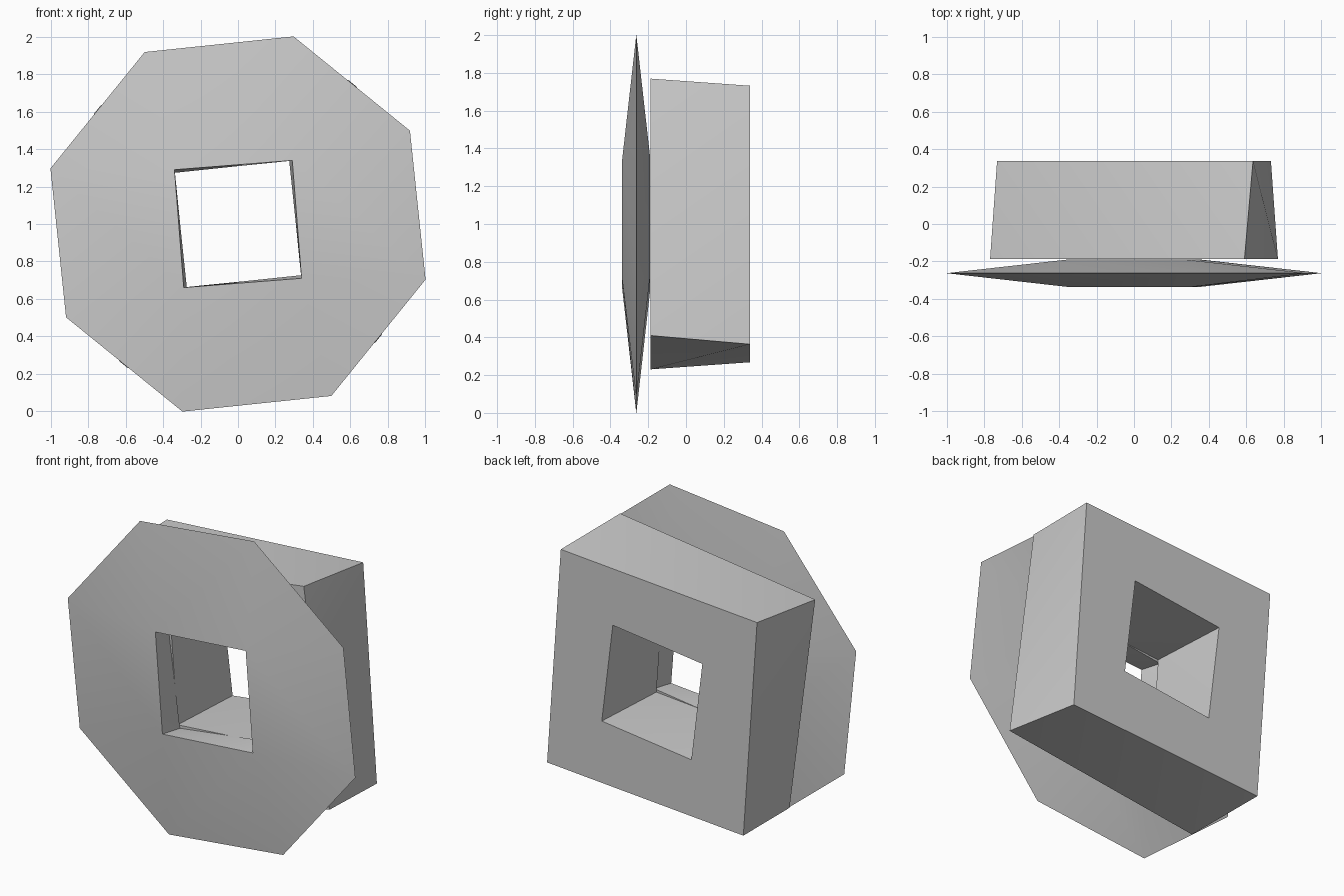
import bpy, bmesh
from math import radians, cos, sin

cube = bpy.data.objects.get("Cube")
if cube:
    bpy.data.objects.remove(cube, do_unlink=True)

grey = bpy.data.materials.new("plain grey")
grey.use_nodes = True
colour = (0.6, 0.6, 0.6, 1)
grey.diffuse_color = colour
grey.node_tree.nodes["Principled BSDF"].inputs["Base Color"].default_value = colour


def loop(bm, count, radius, angle, y):
    """Regular polygon of vertices facing along y, centred at height 1."""
    step = 360 / count
    turns = [radians(angle + i * step) for i in range(count)]
    return [bm.verts.new((radius * cos(t), y, 1 + radius * sin(t))) for t in turns]


def bridge(bm, a, b, split=False):
    """Join two loops of four; twisted walls are split into triangles."""
    for i in range(4):
        j = (i + 1) % 4
        if split:
            bm.faces.new((a[i], a[j], b[j]))
            bm.faces.new((a[i], b[j], b[i]))
        else:
            bm.faces.new((a[i], a[j], b[j], b[i]))


def finish(bm, name):
    bmesh.ops.recalc_face_normals(bm, faces=bm.faces[:])
    mesh = bpy.data.meshes.new(name)
    bm.to_mesh(mesh)
    bm.free()
    mesh.materials.append(grey)
    obj = bpy.data.objects.new(name, mesh)
    bpy.context.collection.objects.link(obj)
    bpy.ops.object.select_all(action="DESELECT")
    obj.select_set(True)
    bpy.context.view_layer.objects.active = obj
    bpy.ops.object.shade_smooth_by_angle(angle=radians(30))


# Octagonal front plate: thin at the rim, thick around the square hole
bm = bmesh.new()
rim = loop(bm, 8, 1.046, 28.5, -0.263)
front = loop(bm, 4, 0.447, 49.5, -0.338)
back = loop(bm, 4, 0.447, 52.5, -0.19)
for hole in (front, back):
    for i in range(4):
        a, b, c = rim[2 * i], rim[2 * i + 1], rim[(2 * i + 2) % 8]
        bm.faces.new((a, b, hole[i]))
        bm.faces.new((b, c, hole[(i + 1) % 4], hole[i]))
bridge(bm, front, back, split=True)
finish(bm, "front_plate")

# Slightly twisted square block with a square hole
bm = bmesh.new()
outer_front = loop(bm, 4, 0.97, 52.5, -0.188)
outer_back = loop(bm, 4, 0.97, 49, 0.338)
inner_front = loop(bm, 4, 0.445, 49.5, -0.188)
inner_back = loop(bm, 4, 0.445, 52, 0.338)
bridge(bm, outer_front, outer_back, split=True)
bridge(bm, inner_front, inner_back, split=True)
bridge(bm, outer_front, inner_front)
bridge(bm, outer_back, inner_back)
finish(bm, "rear_block")
